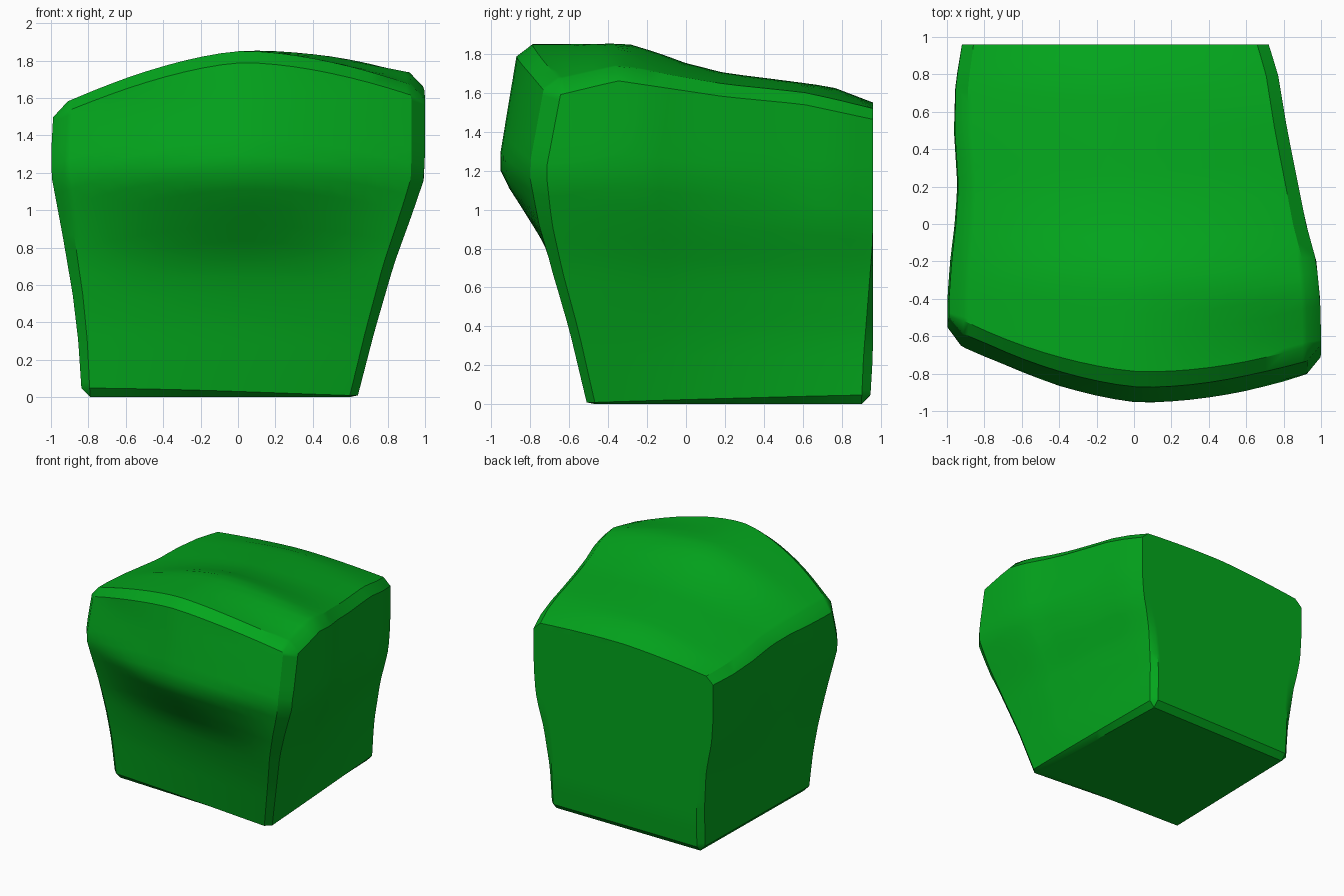
import bpy
import bmesh
import math

if "Cube" in bpy.data.objects:
    bpy.data.objects.remove(bpy.data.objects["Cube"], do_unlink=True)

CHAMFER = 0.075
BACK_PLANE = 0.96

# Profiles: (position, value) pairs
FRONT_MID = [(0, -.48), (.4, -.55), (.6, -.6), (.75, -.66), (.95, -.8), (1.17, -.945), (1.24, -.96), (1.85, -.86)]
FRONT_LEFT = [(0, -.51), (.37, -.6), (.68, -.69), (.93, -.75), (1.2, -.785), (1.7, -.69)]
FRONT_RIGHT = [(0, -.45), (.4, -.49), (.75, -.54), (1.2, -.62), (1.57, -.54)]
TOP_MID = [(-.3, 1.85), (-.15, 1.805), (0, 1.75), (.2, 1.7), (.4, 1.675), (.75, 1.63), (.96, 1.55)]
TOP_LEFT = [(-.65, 1.645), (-.35, 1.72), (.2, 1.635), (.6, 1.595), (.96, 1.515)]
TOP_RIGHT = [(-.6, 1.55), (0, 1.545), (.3, 1.53), (.96, 1.48)]
SIDE_LEFT = [(-.6, 1), (-.4, .995), (-.2, .975), (0, .92), (.5, .82), (.8, .77), (.96, .72)]
SIDE_RIGHT = [(-.4, -1), (-.2, -.985), (0, -.96), (.2, -.945), (.5, -.963), (.75, -.955), (.96, -.92)]
FLARE_LEFT = [(0, 0), (.36, .26), (.71, .54), (.97, .8), (1.16, .98), (1.3, 1)]
FLARE_RIGHT = [(0, 0), (.3, .12), (.55, .3), (.87, .63), (1.17, .97), (1.28, 1), (1.6, .9)]
FLARE_BACK = [(0, 0), (.35, .07), (.66, .35), (.94, .88), (1.15, 1)]
BACK = [(0, .945), (.25, .96), (1, 1.035), (1.2, 1.06)]


def lerp(a, b, t):
    return a + (b - a) * t


def sample(profile, p):
    if p <= profile[0][0]:
        return profile[0][1]
    for (p0, v0), (p1, v1) in zip(profile, profile[1:]):
        if p <= p1:
            return lerp(v0, v1, (p - p0) / (p1 - p0))
    return profile[-1][1]


def across(u, right, mid, left):
    """Bowed blend from the right edge through the middle to the left edge."""
    return mid + ((left + right) / 2 - mid) * abs(u) ** 1.6 + (left - right) / 2 * u


def tighten(a, k):
    """Narrow the chamfer where k is below one."""
    if abs(a) < 1 - CHAMFER - 0.001:
        return a
    return math.copysign(1 - (1 - abs(a)) * k, a)


def warp(u, v, w):
    # The bottom chamfer thins out towards the front left corner
    low = 0.85 * (1 - 0.85 * (1 + u) / 2 * (1 - v) / 2)
    k = lerp(0.8, 1, (w + 1) / 2)
    u, v = tighten(u, k), tighten(v, k)
    w = tighten(w, low if w < 0 else 0.9)
    s = (w + 1) / 2
    y = v * 0.9
    for _ in range(3):
        z = s * across(u, sample(TOP_RIGHT, y), sample(TOP_MID, y), sample(TOP_LEFT, y))
        front = across(u, sample(FRONT_RIGHT, z), sample(FRONT_MID, z), sample(FRONT_LEFT, z))
        y = min(lerp(front, sample(BACK, z), (v + 1) / 2), BACK_PLANE)
    # Sides flare upwards, pinched lower down towards the back
    t = (v + 1) / 2
    pinch = sample(FLARE_BACK, z)
    left = lerp(lerp(0.64, 0.59, t), sample(SIDE_LEFT, y),
                lerp(sample(FLARE_LEFT, z), pinch, t * t))
    right = lerp(lerp(-0.835, -0.805, t), sample(SIDE_RIGHT, y),
                 lerp(sample(FLARE_RIGHT, z), pinch, t * t))
    return lerp(right, left, (u + 1) / 2), y, z


# Gridded block with chamfered edges, then warped to shape
bm = bmesh.new()
bmesh.ops.create_cube(bm, size=2)
bmesh.ops.subdivide_edges(bm, edges=bm.edges[:], cuts=19, use_grid_fill=True)
rim = [e for e in bm.edges
       if sum(all(abs(abs(p.co[i]) - 1) < 1e-4 and p.co[i] * e.verts[0].co[i] > 0
                  for p in e.verts) for i in range(3)) >= 2]
bmesh.ops.bevel(bm, geom=rim, offset=CHAMFER, segments=1, affect='EDGES', clamp_overlap=False)
for vert in bm.verts:
    vert.co = warp(*vert.co)
bmesh.ops.recalc_face_normals(bm, faces=bm.faces[:])

mesh = bpy.data.meshes.new("warped_block")
bm.to_mesh(mesh)
bm.free()
block = bpy.data.objects.new("warped_block", mesh)
bpy.context.collection.objects.link(block)

# Green material
green = bpy.data.materials.new("leaf green")
green.use_nodes = True
colour = (0.001, 0.38, 0.012, 1)
green.diffuse_color = colour
green.node_tree.nodes["Principled BSDF"].inputs["Base Color"].default_value = colour
mesh.materials.append(green)

# Smooth faces, crisp chamfers
bpy.ops.object.select_all(action='DESELECT')
block.select_set(True)
bpy.context.view_layer.objects.active = block
bpy.ops.object.shade_smooth_by_angle(angle=math.radians(32))
